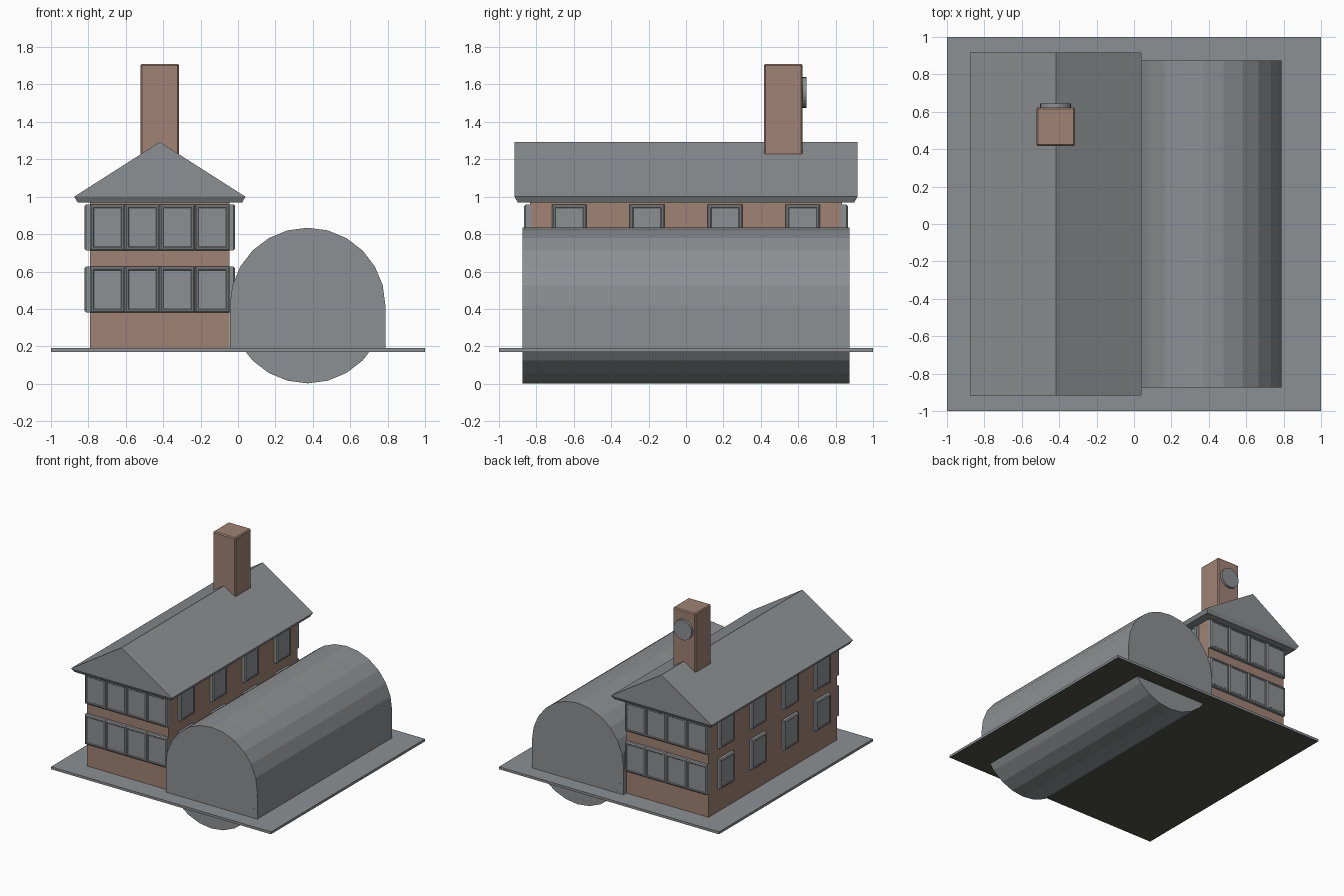
import bpy, bmesh, math
from mathutils import Matrix, Vector

if "Cube" in bpy.data.objects:
    bpy.data.objects.remove(bpy.data.objects["Cube"])


def material(name, rgb):
    m = bpy.data.materials.new(name)
    m.diffuse_color = (*rgb, 1)
    m.use_nodes = True
    m.node_tree.nodes["Principled BSDF"].inputs["Base Color"].default_value = m.diffuse_color
    return m


GREY = material("slate grey", (0.262, 0.278, 0.288))
BROWN = material("brick brown", (0.35, 0.225, 0.175))
DARK = material("dark underside", (0.08, 0.083, 0.066))


def finish(name, bm, mat):
    bmesh.ops.recalc_face_normals(bm, faces=bm.faces[:])
    me = bpy.data.meshes.new(name)
    bm.to_mesh(me)
    bm.free()
    me.materials.append(mat)
    ob = bpy.data.objects.new(name, me)
    bpy.context.collection.objects.link(ob)
    return ob


def box(name, lo, hi, mat, bevel=0):
    bm = bmesh.new()
    bmesh.ops.create_cube(bm, size=1)
    lo, hi = Vector(lo), Vector(hi)
    for v in bm.verts:
        v.co = Vector(((hi[i] + lo[i]) / 2 + v.co[i] * (hi[i] - lo[i]) for i in range(3)))
    if bevel:
        bmesh.ops.bevel(bm, geom=bm.edges[:], offset=bevel, segments=1, affect='EDGES')
    return finish(name, bm, mat)


def cylinder_y(name, centre, radius, depth, sides, mat):
    bm = bmesh.new()
    bmesh.ops.create_cone(bm, cap_ends=True, segments=sides, radius1=radius,
                          radius2=radius, depth=depth,
                          matrix=Matrix.Translation(centre) @ Matrix.Rotation(math.pi / 2, 4, 'X'))
    return finish(name, bm, mat)


def window(name, pos, angle, w=0.186, h=0.245):
    """Framed window facing -y before turning: rings of (inset, depth)."""
    bm = bmesh.new()
    prev = None
    for inset, d in ((0, -0.01), (0, 0.022), (0.008, 0.03), (0.016, 0.03), (0.02, 0.026)):
        a, b = w / 2 - inset, h / 2 - inset
        ring = [bm.verts.new((x, -d, z)) for x, z in ((-a, -b), (a, -b), (a, b), (-a, b))]
        if prev:
            for i in range(4):
                j = (i + 1) % 4
                bm.faces.new((prev[i], prev[j], ring[j], ring[i]))
        else:
            bm.faces.new(ring[::-1])
        prev = ring
    bm.faces.new(prev)
    bm.transform(Matrix.Translation(pos) @ Matrix.Rotation(angle, 4, 'Z'))
    return finish(name, bm, GREY)


# ground plate with a dark underside
plate = box("base_plate", (-1, -1, 0.17), (1, 1, 0.19), GREY)
plate.data.materials.append(DARK)
for p in plate.data.polygons:
    p.material_index = 1 if p.normal.z < -0.5 else 0

# house body
box("house_walls", (-0.79, -0.835, 0.18), (-0.045, 0.835, 0.99), BROWN)

# gable roof with chamfered eaves
bm = bmesh.new()
low = [bm.verts.new((x, y, 0.97)) for x, y in
       ((-0.857, -0.9), (0.023, -0.9), (0.023, 0.9), (-0.857, 0.9))]
eave = [bm.verts.new((x, y, 1.0)) for x, y in
        ((-0.876, -0.917), (0.04, -0.917), (0.04, 0.917), (-0.876, 0.917))]
ridge = [bm.verts.new((-0.418, y, 1.292)) for y in (-0.917, 0.917)]
bm.faces.new(low)
for i in range(4):
    j = (i + 1) % 4
    bm.faces.new((low[i], low[j], eave[j], eave[i]))
bm.faces.new((eave[0], eave[1], ridge[0]))
bm.faces.new((eave[2], eave[3], ridge[1]))
bm.faces.new((eave[1], eave[2], ridge[1], ridge[0]))
bm.faces.new((eave[3], eave[0], ridge[0], ridge[1]))
finish("roof", bm, GREY)

# chimney with a round dial on its back
box("chimney", (-0.522, 0.417, 1.1), (-0.316, 0.624, 1.71), BROWN, 0.008)
cylinder_y("chimney_dial", (-0.42, 0.63, 1.557), 0.082, 0.03, 24, GREY)

# barrel hall: full cylinder through the plate plus straight lower walls
cylinder_y("barrel_hall", (0.372, 0, 0.418), 0.416, 1.75, 24, GREY)
box("hall_lower_walls", (-0.044, -0.8745, 0.175), (0.788, 0.8745, 0.418), GREY)

# two rows of four windows on every wall
for row, z in (("lower", 0.503), ("upper", 0.836)):
    for i in range(4):
        x = -0.4175 + (i - 1.5) * 0.1865
        y = (i - 1.5) * 0.416
        window(f"front_window_{row}_{i}", (x, -0.835, z), 0)
        window(f"back_window_{row}_{i}", (x, 0.835, z), math.pi)
        window(f"right_window_{row}_{i}", (-0.045, y, z), math.pi / 2)
        window(f"left_window_{row}_{i}", (-0.79, y, z), -math.pi / 2)
